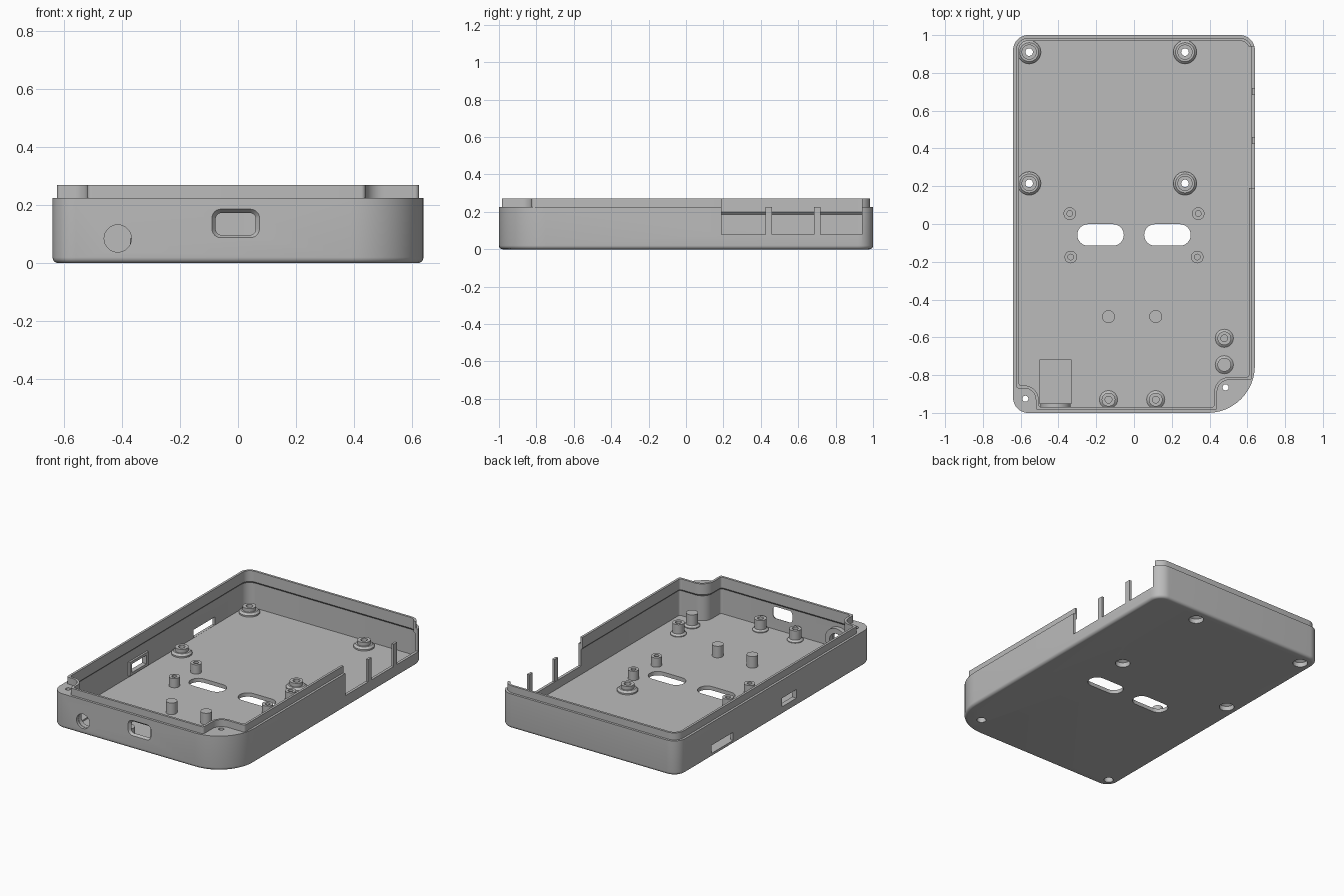
import bpy, bmesh, math
from mathutils import Vector

cube = bpy.data.objects.get("Cube")
if cube:
    bpy.data.objects.remove(cube)

grey = bpy.data.materials.new("grey_plastic")
grey.use_nodes = True
COLOUR = (0.5, 0.5, 0.5, 1)
grey.diffuse_color = COLOUR
grey.node_tree.nodes["Principled BSDF"].inputs["Base Color"].default_value = COLOUR

W, L = 0.64, 1.0              # half width and half length
FLOOR, RIM, TOP = 0.025, 0.225, 0.27


def make(name, bm):
    bmesh.ops.recalc_face_normals(bm, faces=bm.faces)
    mesh = bpy.data.meshes.new(name)
    bm.to_mesh(mesh)
    bm.free()
    mesh.materials.append(grey)
    ob = bpy.data.objects.new(name, mesh)
    bpy.context.collection.objects.link(ob)
    return ob


def rounded(corners, n=8):
    """Round every right-angled corner (x, y, radius) of a polygon."""
    pts = []
    for i, (x, y, r) in enumerate(corners):
        p = Vector((x, y))
        before = Vector(corners[i - 1][:2])
        after = Vector(corners[(i + 1) % len(corners)][:2])
        a = p + (before - p).normalized() * r
        b = p + (after - p).normalized() * r
        c = a + b - p
        for k in range(n + 1):
            t = math.pi / 2 * k / n
            pts.append(c + (a - c) * math.cos(t) + (b - c) * math.sin(t))
    return pts


def rect(cx, cy, w, h, r, n=8):
    return rounded([(cx + sx * w / 2, cy + sy * h / 2, r)
                    for sx, sy in ((1, 1), (-1, 1), (-1, -1), (1, -1))], n)


def circle(cx, cy, r, n=32):
    return [Vector((cx + r * math.cos(2 * math.pi * i / n),
                    cy + r * math.sin(2 * math.pi * i / n))) for i in range(n)]


def loft(name, rings, axis="z"):
    """Solid through (outline, height) rings, along z or along y."""
    bm = bmesh.new()
    rows = [[bm.verts.new((p.x, p.y, h) if axis == "z" else (p.x, h, p.y)) for p in pts]
            for pts, h in rings]
    for low, high in zip(rows, rows[1:]):
        for i in range(len(low)):
            j = (i + 1) % len(low)
            bm.faces.new((low[i], low[j], high[j], high[i]))
    bm.faces.new(rows[0])
    bm.faces.new(rows[-1])
    return make(name, bm)


def box(name, x0, x1, y0, y1, z0, z1):
    bm = bmesh.new()
    bmesh.ops.create_cube(bm, size=1)
    for v in bm.verts:
        v.co = ((x0 + x1) / 2 + v.co.x * (x1 - x0),
                (y0 + y1) / 2 + v.co.y * (y1 - y0),
                (z0 + z1) / 2 + v.co.z * (z1 - z0))
    return make(name, bm)


def lathe(name, x, y, profile, n=32, closed=True):
    """Revolve a closed (radius, z) profile about a vertical axis."""
    bm = bmesh.new()
    rows = []
    for i in range(n):
        t = 2 * math.pi * i / n
        rows.append([bm.verts.new((r * math.cos(t), r * math.sin(t), z)) for r, z in profile])
    for i in range(n):
        a, b = rows[i], rows[(i + 1) % n]
        for k in range(len(profile)):
            m = (k + 1) % len(profile)
            bm.faces.new((a[k], b[k], b[m], a[m]))
    ob = make(name, bm)
    ob.location = (x, y, 0)
    return ob


def combine(target, other, operation):
    mod = target.modifiers.new("boolean", "BOOLEAN")
    mod.operation, mod.object, mod.solver = operation, other, "EXACT"
    bpy.context.view_layer.update()
    deps = bpy.context.evaluated_depsgraph_get()
    mesh = bpy.data.meshes.new_from_object(target.evaluated_get(deps))
    target.modifiers.clear()
    target.data = mesh
    bpy.data.objects.remove(other)


def outer(d):
    return rounded([(W - d, L - d, 0.08 - d), (-W + d, L - d, 0.08 - d),
                    (-W + d, -L + d, 0.08 - d), (W - d, -L + d, 0.25 - d)], 12)


def inner(d):
    """Inside outline, stepping around the two front screw posts."""
    xl, yl, xr, yr = -0.535 + d, -0.885 + d, 0.455 - d, -0.84 + d
    return rounded([(W - d, L - d, 0.08 - d), (-W + d, L - d, 0.08 - d),
                    (-W + d, yl, 0.015), (xl, yl, 0.045 + d), (xl, -L + d, 0.015),
                    (xr, -L + d, 0.015), (xr, yr, 0.05 + d), (W - d, yr, 0.015)])


# Shell: tray with rounded bottom edge, raised lip, hollow inside
R = 0.02
steps = [math.pi / 2 * k / 5 for k in range(6)]
shell = loft("case_shell", [(outer(R * (1 - math.sin(t))), R * (1 - math.cos(t)))
                            for t in steps] + [(outer(0), RIM)])
combine(shell, loft("lip", [(inner(0.015), 0.1), (inner(0.015), TOP)]), "UNION")
combine(shell, loft("cavity", [(inner(0.018), FLOOR), (inner(0.018), 0.187),
                               (inner(0.03), 0.2), (inner(0.03), 0.3)]), "DIFFERENCE")

# Jack collar on the inside of the front wall
JX, JZ = -0.415, 0.085
combine(shell, loft("collar", [(circle(JX, JZ, 0.08), -0.979),
                               (circle(JX, JZ, 0.08), -0.95)], "y"), "UNION")
# Frame around the small side window
combine(shell, box("frame", -0.63, -0.609, -0.24, -0.05, 0.035, 0.125), "UNION")

LARGE = [(x, y) for x in (-0.555, 0.27) for y in (0.91, 0.215)]
SCREWS = [(-0.575, -0.925), (0.485, -0.865)]

cutters = [
    # side connector opening, side windows and jack recess
    box("side_opening", 0.55, 0.7, 0.19, 0.94, 0.08, 0.3),
    box("window_small", -0.7, -0.58, -0.22, -0.07, 0.052, 0.108),
    box("window_large", -0.7, -0.617, 0.43, 0.65, 0.026, 0.078),
    box("jack_recess", -0.5, -0.33, -0.949, -0.72, 0.015, 0.05),
    loft("jack_hole", [(circle(JX, JZ, 0.047), -1.1), (circle(JX, JZ, 0.047), -0.9)], "y"),
    # flared front port
    loft("port", [(rect(-0.008, 0.137, 0.166, 0.1, 0.032), -1.001),
                  (rect(-0.008, 0.135, 0.138, 0.076, 0.02), -0.984),
                  (rect(-0.008, 0.135, 0.138, 0.076, 0.02), -0.9)], "y"),
]
for side in (-1, 1):
    s = rect(side * 0.177, -0.058, 0.246, 0.114, 0.0569)
    cutters.append(loft("floor_slot", [(s, -0.1), (s, 0.1)]))
for x, y in LARGE:
    cutters.append(loft("counterbore", [(circle(x, y, 0.045), -0.1), (circle(x, y, 0.045), 0.05)]))
for x, y in SCREWS:
    cutters.append(loft("screw_hole", [(circle(x, y, r), z) for r, z in
                                       ((0.028, -0.1), (0.028, 0.12), (0.016, 0.12), (0.016, 0.4))]))
for c in cutters:
    combine(shell, c, "DIFFERENCE")

parts = [shell]

# Slim posts dividing the side opening
for y in (0.442, 0.702):
    parts.append(box("side_post", 0.624, W, y - 0.018, y + 0.018, 0.07, RIM))

# Large hollow standoffs with flared base
for x, y in LARGE:
    parts.append(lathe("large_standoff", x, y, [
        (0.045, 0.012), (0.062, 0.012), (0.062, 0.034), (0.05, 0.046), (0.04, 0.046),
        (0.04, 0.07), (0.02, 0.07), (0.02, 0.045), (0.045, 0.03)]))

# Small hollow standoffs around the slots
for x, y in ((0.34, 0.055), (0.335, -0.175)):
    for side in (-1, 1):
        parts.append(lathe("small_standoff", side * x, y, [
            (0.033, 0.02), (0.033, 0.085), (0.015, 0.085), (0.015, 0.02)]))

# Plain pegs
for x in (-0.135, 0.115):
    parts.append(loft("peg", [(circle(x, -0.49, 0.034), 0.02), (circle(x, -0.49, 0.034), 0.1)]))

# Stepped standoffs, and one with a solid pin
for x, y in ((-0.135, -0.93), (0.115, -0.93), (0.478, -0.605)):
    parts.append(lathe("stepped_standoff", x, y, [
        (0.048, 0.02), (0.048, 0.03), (0.036, 0.04), (0.036, 0.1), (0.018, 0.1), (0.018, 0.02)]))
x, y = 0.478, -0.745
parts.append(loft("solid_pin", [(circle(x, y, r), z) for r, z in
                                ((0.048, 0.02), (0.048, 0.03), (0.036, 0.04), (0.036, 0.11))]))

# Smooth rounds, crisp edges
bpy.ops.object.select_all(action="DESELECT")
for ob in parts:
    ob.select_set(True)
bpy.context.view_layer.objects.active = shell
bpy.ops.object.shade_smooth_by_angle(angle=math.radians(30))
